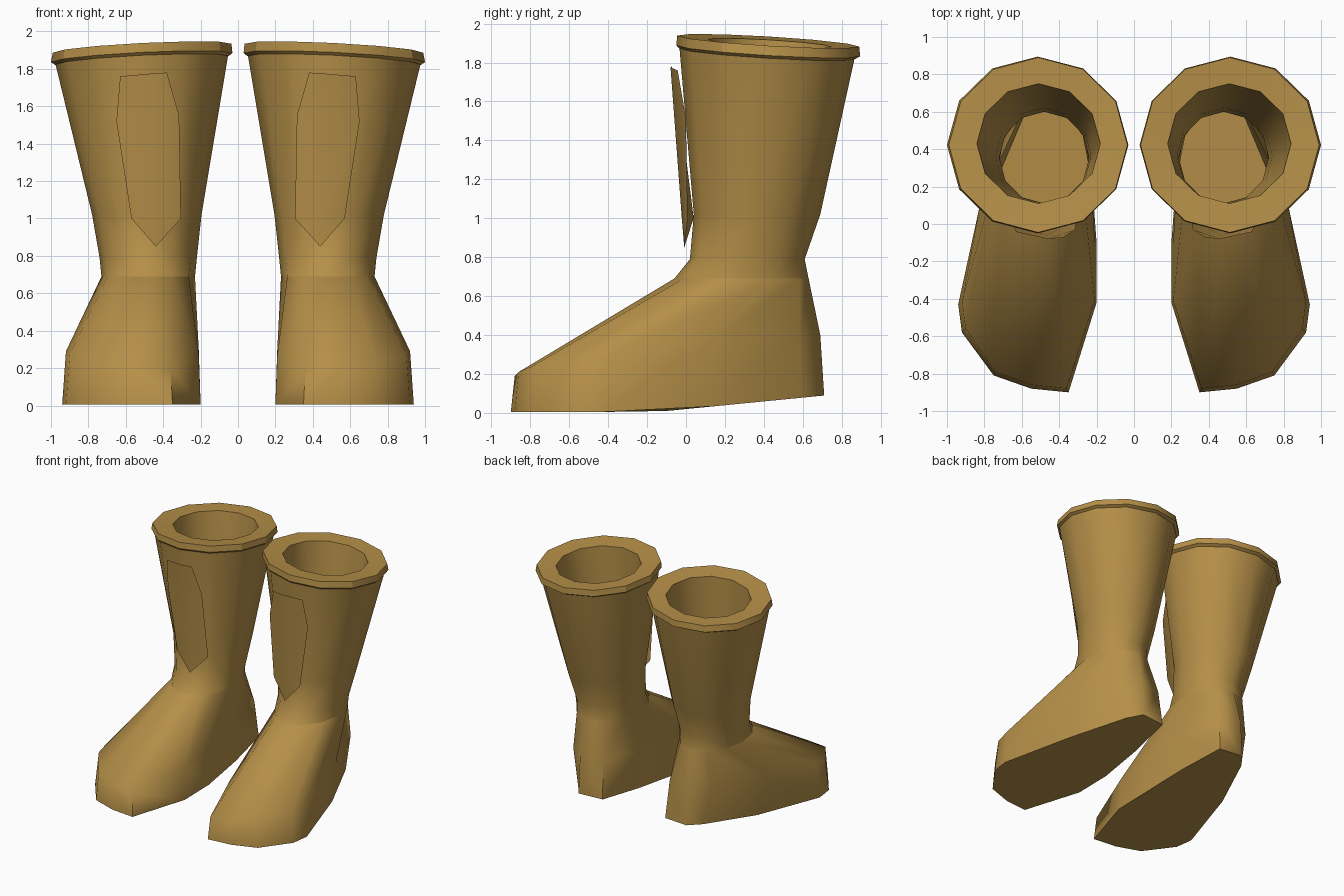
import bpy, bmesh, math

if "Cube" in bpy.data.objects:
    bpy.data.objects.remove(bpy.data.objects["Cube"])

leather = bpy.data.materials.new("tan_leather")
leather.diffuse_color = (0.46, 0.275, 0.065, 1)
leather.use_nodes = True
leather.node_tree.nodes["Principled BSDF"].inputs["Base Color"].default_value = leather.diffuse_color
N = 12


def finish(bm, name, angle):
    """Make an object from the right-hand part and mirror it to the left boot."""
    me = bpy.data.meshes.new(name)
    bm.to_mesh(me)
    bm.free()
    me.materials.append(leather)
    ob = bpy.data.objects.new(name, me)
    bpy.context.collection.objects.link(ob)
    bpy.ops.object.select_all(action='DESELECT')
    ob.select_set(True)
    bpy.context.view_layer.objects.active = ob
    bpy.ops.object.shade_smooth_by_angle(angle=math.radians(angle))
    mod = ob.modifiers.new("other_boot", 'MIRROR')
    mod.use_mirror_merge = False
    return ob


def loft(name, rings, angle=40, cap=False):
    """Skin a stack of rings with N points each."""
    bm = bmesh.new()
    vs = [[bm.verts.new(p) for p in r] for r in rings]
    for a, b in zip(vs, vs[1:]):
        for i in range(N):
            j = (i + 1) % N
            bm.faces.new((a[i], a[j], b[j], b[i]))
    if cap:
        bm.faces.new(vs[0][::-1])
    return finish(bm, name, angle)


def oval(x0, x1, y0, y1, z):
    """Ring filling a box, starting at the front; z may be a function of x, y."""
    pts = []
    for k in range(N):
        t = math.radians(-90 + 360 * k / N)
        x = (x0 + x1) / 2 + (x1 - x0) / 2 * math.cos(t)
        y = (y0 + y1) / 2 + (y1 - y0) / 2 * math.sin(t)
        pts.append((x, y, z(x, y) if callable(z) else z))
    return pts


def tilted(h):
    return lambda x, y: h - 0.05 * (x - 0.52) - 0.06 * (y - 0.42)


# Foot: sole outline, side wall, then up to the ankle
sole = [(0.55, -0.88), (0.75, -0.81), (0.92, -0.58), (0.94, -0.43), (0.77, 0.15), (0.58, 0.60),
        (0.50, 0.71), (0.29, 0.69), (0.23, 0.30), (0.20, -0.10), (0.20, -0.42), (0.35, -0.90)]
wall = [(0.55, -0.86, 0.21), (0.74, -0.79, 0.24), (0.90, -0.56, 0.27), (0.92, -0.42, 0.29),
        (0.82, 0.12, 0.36), (0.64, 0.58, 0.39), (0.50, 0.69, 0.40), (0.31, 0.66, 0.39),
        (0.24, 0.30, 0.36), (0.21, -0.10, 0.30), (0.21, -0.41, 0.27), (0.36, -0.88, 0.19)]
ring0 = [(x, y, 0.005 + max(0, y + 0.15) * 0.098) for x, y in sole]
ankle = oval(0.23, 0.73, -0.06, 0.63, 0.69)
loft("foot", [ring0, wall, ankle], 72, cap=True)

# Shaft: flared outer wall
loft("shaft", [ankle,
               oval(0.22, 0.74, 0.02, 0.61, 0.79),
               oval(0.195, 0.78, 0.04, 0.69, 1.02),
               oval(0.05, 0.98, -0.035, 0.87, tilted(1.865))], 50)

# Rim: thin band with a broad flat top
loft("rim", [oval(0.05, 0.98, -0.035, 0.87, tilted(1.845)),
             oval(0.03, 1.00, -0.05, 0.895, tilted(1.86)),
             oval(0.035, 0.99, -0.045, 0.89, tilted(1.91)),
             oval(0.18, 0.84, 0.11, 0.75, tilted(1.90))], 30)

# Lining: inner wall down to the ankle opening
loft("lining", [oval(0.18, 0.84, 0.11, 0.75, tilted(1.90)),
                oval(0.23, 0.74, 0.11, 0.62, 1.02),
                oval(0.24, 0.72, 0.11, 0.60, 0.75)], 50)

# Shin panel: long pointed sheet wrapped around the front of the shaft
outline = [(0.44, 0.85), (0.57, 1.00), (0.65, 1.52), (0.63, 1.76), (0.38, 1.78), (0.315, 1.55), (0.305, 1.00)]
bm = bmesh.new()


def panel_vert(x, z):
    drop = 1.78 - z
    return bm.verts.new((x, -0.08 + drop * 0.075 + (1.2 + 1.7 * drop) * (x - 0.46) ** 2, z))


edge = [panel_vert(x, z) for x, z in outline]
mid = [panel_vert(0.46, z) for z in (1.0, 1.53, 1.775)]
for f in ((edge[0], edge[1], mid[0]), (edge[0], mid[0], edge[6]),
          (mid[0], edge[1], edge[2], mid[1]), (mid[1], edge[2], edge[3], mid[2]),
          (edge[6], mid[0], mid[1], edge[5]), (edge[5], mid[1], mid[2], edge[4])):
    bm.faces.new(f)
finish(bm, "shin_panel", 60)
